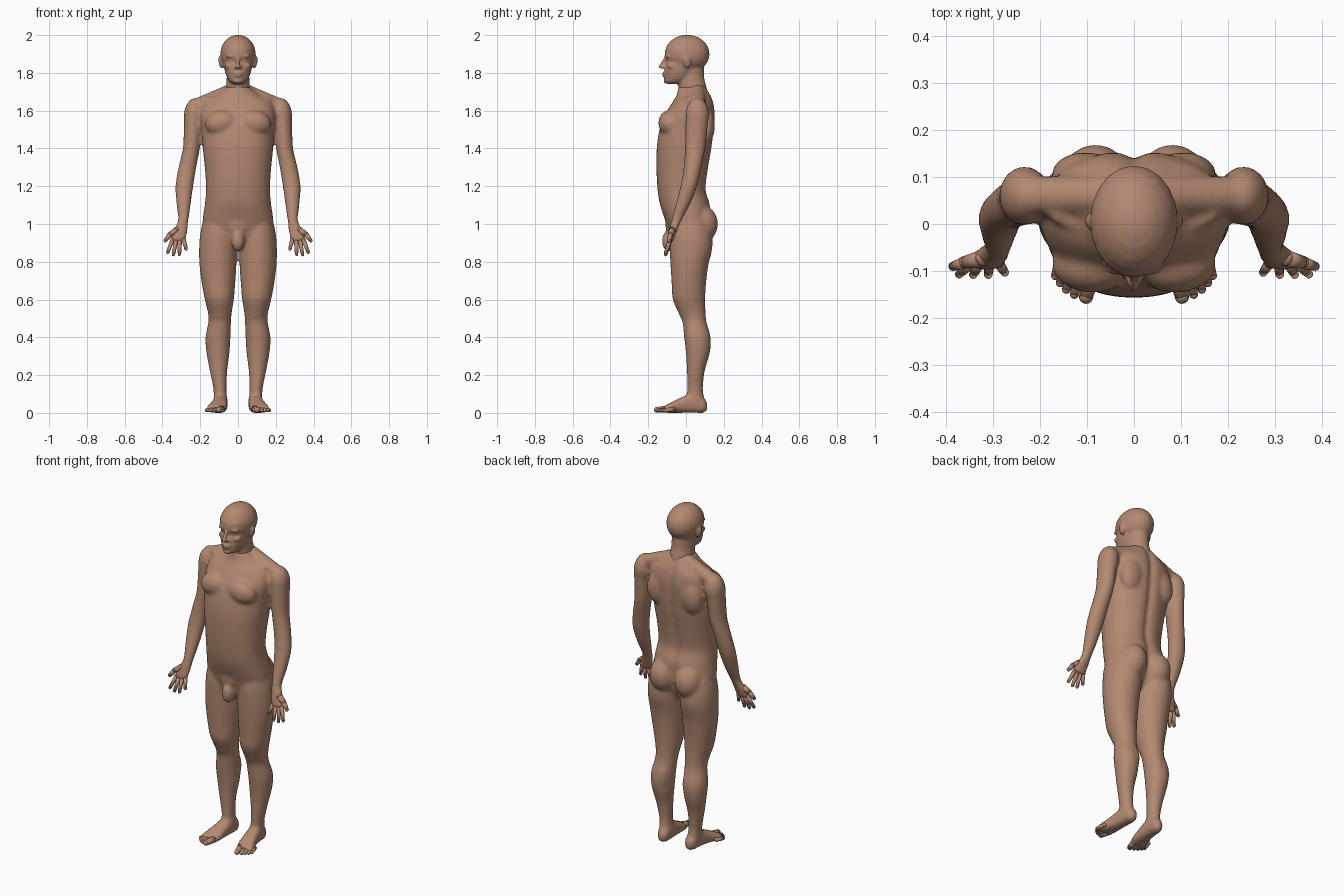
import bpy, bmesh, math
from mathutils import Vector, Matrix

skin = bpy.data.materials.new("skin")
skin.diffuse_color = (0.45, 0.25, 0.165, 1)
# One mesh buffer per finished object
parts = {n: bmesh.new() for n in ("body", "head", "fingers", "toes")}
bm = parts["body"]


def spline(rows, t):
    """Smooth interpolation through the section rows."""
    i = min(int(t), len(rows) - 2)
    f = t - i
    a, b, c, d = (rows[min(max(i + k, 0), len(rows) - 1)] for k in (-1, 0, 1, 2))
    return [0.5 * (2 * q + (r - p) * f + (2 * p - 5 * q + 4 * r - s) * f * f
                   + (3 * q - p - 3 * r + s) * f ** 3) for p, q, r, s in zip(a, b, c, d)]


def loft(rows, side=1, flat=False, power=2.0, groove=0.0, n=28, sub=4):
    """Skin sections (x, y, z, rx, r2); sections stand upright along y when flat."""
    rings = []
    for k in range((len(rows) - 1) * sub + 1):
        x, y, z, ru, rv = spline(rows, k / sub)
        ring = []
        for j in range(n):
            a = 2 * math.pi * j / n
            c, s = math.cos(a), math.sin(a)
            u = ru * math.copysign(abs(c) ** (2 / power), c)
            v = rv * math.copysign(abs(s) ** (2 / power), s)
            if s > 0:
                v -= groove * math.exp(-(u / 0.022) ** 2)
            p = (x + u, y, z + v) if flat else (x + u, y + v, z)
            ring.append(bm.verts.new((p[0] * side, p[1], p[2])))
        rings.append(ring)
    # Wind the faces outward for either side and either direction of travel
    up = rows[-1][2] > rows[0][2]
    outward = (rows[-1][1] < rows[0][1] if flat else up) == (side > 0)

    def face(vs):
        bm.faces.new(vs if outward else vs[::-1])
    face(rings[0][::-1])
    face(rings[-1])
    for r, q in zip(rings, rings[1:]):
        for j in range(n):
            face([r[j], r[(j + 1) % n], q[(j + 1) % n], q[j]])


def span(rows):
    """Turn (z, front, back, half width) into loft sections."""
    return [(0, (f + b) / 2, z, w, (b - f) / 2) for z, f, b, w in rows]


def blob(c, r, tilt=0, side=1):
    """Ellipsoid muscle or feature; tilt turns it about the y axis."""
    m = (Matrix.Translation((c[0] * side, c[1], c[2]))
         @ Matrix.Rotation(math.radians(tilt * side), 4, 'Y') @ Matrix.Diagonal((*r, 1)))
    bmesh.ops.create_uvsphere(bm, u_segments=20, v_segments=12, radius=1, matrix=m)


def limb(p, q, r0, r1, side=1):
    """Tapered rod with round ends."""
    p, q = Vector((p[0] * side, *p[1:])), Vector((q[0] * side, *q[1:]))
    d = q - p
    m = Matrix.Translation((p + q) / 2) @ d.to_track_quat('Z', 'Y').to_matrix().to_4x4()
    bmesh.ops.create_cone(bm, cap_ends=True, segments=14, radius1=r0, radius2=r1,
                          depth=d.length, matrix=m)
    for c, r in ((p, r0), (q, r1)):
        bmesh.ops.create_uvsphere(bm, u_segments=14, v_segments=8, radius=r,
                                  matrix=Matrix.Translation(c))


# Torso, with a groove down the spine
loft(span([(0.87, -0.05, 0.08, 0.07), (0.92, -0.08, 0.11, 0.15), (1.0, -0.103, 0.13, 0.186),
           (1.1, -0.137, 0.13, 0.176), (1.18, -0.15, 0.108, 0.169), (1.28, -0.156, 0.118, 0.174),
           (1.4, -0.155, 0.138, 0.186), (1.5, -0.14, 0.15, 0.192), (1.58, -0.11, 0.155, 0.2),
           (1.64, -0.075, 0.148, 0.18), (1.68, -0.05, 0.135, 0.12), (1.73, -0.04, 0.11, 0.055)]),
     power=2.2, groove=0.016, n=48)

# Lower belly and simplified groin
blob((0, -0.06, 1.0), (0.08, 0.05, 0.07))
blob((0, -0.09, 0.91), (0.034, 0.038, 0.058))

for s in (-1, 1):
    # Chest, back and hip muscles
    blob((0.088, -0.085, 1.535), (0.088, 0.062, 0.068), 10, s)
    blob((0.105, 0.105, 1.52), (0.07, 0.048, 0.1), -8, s)
    blob((0.082, 0.08, 1.0), (0.08, 0.09, 0.1), side=s)
    limb((0.045, 0.06, 1.695), (0.215, 0.06, 1.625), 0.044, 0.042, s)
    limb((0.01, -0.045, 1.665), (0.17, 0.015, 1.66), 0.012, 0.012, s)

    # Arm and palm
    loft([(0.225, 0.065, 1.635, 0.035, 0.045), (0.235, 0.06, 1.58, 0.048, 0.06),
          (0.24, 0.055, 1.5, 0.047, 0.058), (0.247, 0.048, 1.4, 0.045, 0.054),
          (0.268, 0.035, 1.3, 0.047, 0.047), (0.284, 0.015, 1.2, 0.047, 0.044),
          (0.288, -0.018, 1.1, 0.037, 0.038), (0.29, -0.05, 1.02, 0.028, 0.027),
          (0.304, -0.067, 0.97, 0.037, 0.022), (0.315, -0.08, 0.925, 0.042, 0.018),
          (0.317, -0.084, 0.905, 0.037, 0.014)], s)
    blob((0.233, 0.06, 1.58), (0.054, 0.063, 0.088), -6, s)

    # Leg
    loft([(0.1, 0.02, 1.02, 0.085, 0.1), (0.103, 0.025, 0.95, 0.097, 0.113),
          (0.106, 0.026, 0.87, 0.1, 0.113), (0.106, 0.018, 0.78, 0.098, 0.1),
          (0.103, 0.015, 0.68, 0.088, 0.091), (0.099, 0.016, 0.6, 0.077, 0.086),
          (0.096, 0.032, 0.53, 0.063, 0.072), (0.097, 0.045, 0.48, 0.06, 0.064),
          (0.106, 0.06, 0.4, 0.066, 0.07), (0.106, 0.063, 0.32, 0.061, 0.064),
          (0.103, 0.052, 0.22, 0.046, 0.047), (0.096, 0.048, 0.13, 0.035, 0.042),
          (0.093, 0.05, 0.07, 0.035, 0.046), (0.092, 0.052, 0.03, 0.03, 0.042)], s)
    blob((0.096, -0.005, 0.54), (0.038, 0.036, 0.048), side=s)
    blob((0.083, 0.088, 0.39), (0.034, 0.042, 0.085), side=s)

    # Foot
    loft([(0.09, 0.113, 0.035, 0.014, 0.02), (0.09, 0.09, 0.042, 0.032, 0.042),
          (0.092, 0.035, 0.052, 0.038, 0.052), (0.1, -0.03, 0.04, 0.043, 0.04),
          (0.112, -0.085, 0.026, 0.053, 0.026), (0.12, -0.118, 0.018, 0.048, 0.018)],
         s, flat=True, power=2.4)

# Neck, skull, face and jaw
bm = parts["head"]
loft([(0, 0.04, 1.65, 0.068, 0.078), (0, 0.035, 1.72, 0.064, 0.075),
      (0, 0.025, 1.77, 0.06, 0.072), (0, 0.02, 1.84, 0.06, 0.075)])
blob((0, 0.006, 1.9), (0.094, 0.119, 0.102))
loft(span([(1.742, -0.1, -0.03, 0.028), (1.755, -0.112, 0.01, 0.045), (1.78, -0.113, 0.04, 0.06),
           (1.81, -0.113, 0.06, 0.07), (1.845, -0.108, 0.08, 0.077), (1.868, -0.098, 0.09, 0.081),
           (1.89, -0.113, 0.1, 0.085), (1.93, -0.108, 0.1, 0.085)]), power=2.15)

# Nose, lips and chin
limb((0, -0.107, 1.882), (0, -0.134, 1.833), 0.008, 0.0115)
blob((0, -0.115, 1.798), (0.024, 0.011, 0.0065))
blob((0, -0.115, 1.784), (0.02, 0.01, 0.0065))
blob((0, -0.105, 1.757), (0.022, 0.014, 0.014))
for s in (-1, 1):
    # Eyes, brows, cheeks, nostrils and ears
    blob((0.034, -0.083, 1.866), (0.016, 0.015, 0.011), side=s)
    blob((0.034, -0.094, 1.89), (0.028, 0.016, 0.008), 8, s)
    blob((0.046, -0.077, 1.838), (0.024, 0.022, 0.016), 15, s)
    blob((0.012, -0.118, 1.829), (0.008, 0.01, 0.008), side=s)
    blob((0.092, 0.006, 1.855), (0.011, 0.019, 0.034), 12, s)

for s in (-1, 1):
    # Fingers and thumb
    bm = parts["fingers"]
    for x, z, tip in ((0.346, 0.918, (0.372, -0.107, 0.85)), (0.328, 0.915, (0.342, -0.108, 0.838)),
                      (0.308, 0.915, (0.31, -0.108, 0.84)), (0.288, 0.92, (0.275, -0.103, 0.868))):
        limb((x, -0.083, z), tip, 0.012, 0.009, s)
    limb((0.325, -0.073, 0.968), (0.36, -0.082, 0.945), 0.018, 0.014, s)
    limb((0.36, -0.082, 0.945), (0.385, -0.09, 0.912), 0.014, 0.01, s)

    # Toes
    bm = parts["toes"]
    limb((0.088, -0.1, 0.02), (0.102, -0.155, 0.016), 0.019, 0.015, s)
    for x, y in ((0.127, -0.15), (0.144, -0.139), (0.157, -0.125), (0.167, -0.11)):
        limb((x - 0.012, y + 0.045, 0.02), (x, y, 0.013), 0.012, 0.0095, s)

# Make the objects; body and head are each fused into one soft skin
for name, voxel in (("body", 0.01), ("head", 0.0065), ("fingers", 0), ("toes", 0)):
    part = parts[name]
    for v in part.verts:
        v.co.z = max(v.co.z, 0.0)
    mesh = bpy.data.meshes.new(name)
    part.to_mesh(mesh)
    part.free()
    mesh.materials.append(skin)
    mesh.polygons.foreach_set("use_smooth", [True] * len(mesh.polygons))
    obj = bpy.data.objects.new(name, mesh)
    bpy.context.collection.objects.link(obj)
    if voxel:
        fuse = obj.modifiers.new("fuse", 'REMESH')
        fuse.mode = 'VOXEL'
        fuse.voxel_size = voxel
        fuse.use_smooth_shade = True
        soften = obj.modifiers.new("soften", 'SMOOTH')
        soften.factor = 0.5
        soften.iterations = 5
